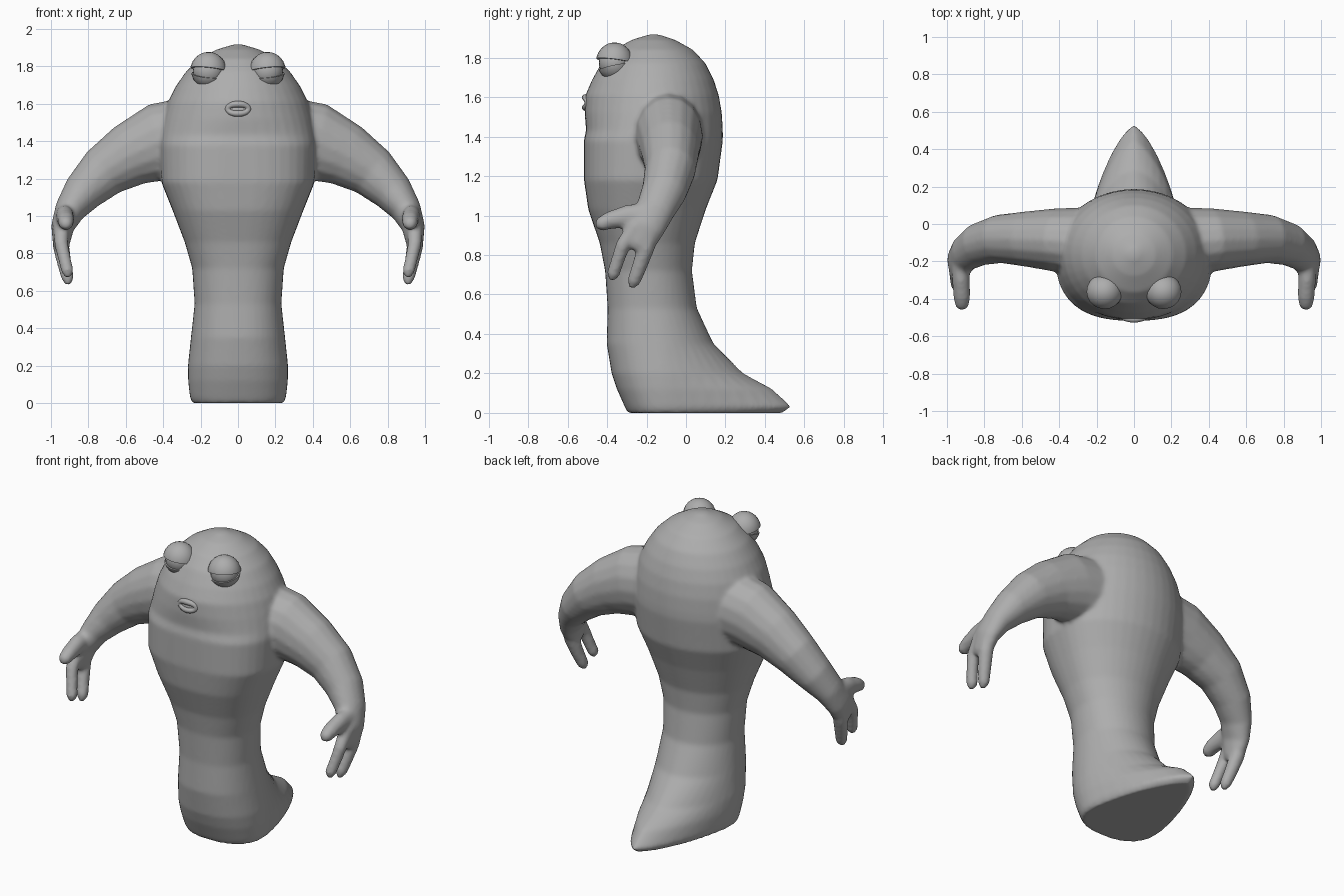
import bpy, bmesh, math
from mathutils import Vector, Matrix

if "Cube" in bpy.data.objects:
    bpy.data.objects.remove(bpy.data.objects["Cube"])

skin = bpy.data.materials.new("grey skin")
skin.diffuse_color = (0.42, 0.42, 0.42, 1)
skin.use_nodes = True
skin.node_tree.nodes["Principled BSDF"].inputs["Base Color"].default_value = skin.diffuse_color


def finish(name, bm):
    bmesh.ops.recalc_face_normals(bm, faces=bm.faces)
    me = bpy.data.meshes.new(name)
    bm.to_mesh(me)
    bm.free()
    me.materials.append(skin)
    for p in me.polygons:
        p.use_smooth = True
    ob = bpy.data.objects.new(name, me)
    bpy.context.collection.objects.link(ob)
    return ob


def loft(bm, rings):
    rows = [[bm.verts.new(p) for p in r] for r in rings]
    n = len(rows[0])
    for a, b in zip(rows, rows[1:]):
        for i in range(n):
            bm.faces.new((a[i], a[(i + 1) % n], b[(i + 1) % n], b[i]))
    bm.faces.new(rows[0])
    bm.faces.new(rows[-1])


def body_ring(z, w, yf, yb, yc, nf, nb, n=40):
    """Egg-shaped level section: separate roundness for front and back."""
    ring = []
    for i in range(n):
        a = 2 * math.pi * i / n
        c, s = math.cos(a), math.sin(a)
        e, depth = (2 / nb, yb - yc) if s > 0 else (2 / nf, yc - yf)
        ring.append((w * math.copysign(abs(c) ** e, c),
                     yc + depth * math.copysign(abs(s) ** e, s), z))
    return ring


def limb(bm, pts, ref, side, n=16):
    """Oval tube; each point is x, y, z, radius along ref, radius across."""
    cs = [Vector(p[:3]) for p in pts]
    rings = []
    for i, p in enumerate(pts):
        t = (cs[min(i + 1, len(cs) - 1)] - cs[max(i - 1, 0)]).normalized()
        u = Vector(ref)
        u = (u - u.dot(t) * t).normalized()
        v = t.cross(u)
        ring = []
        for k in range(n):
            a = 2 * math.pi * k / n
            q = cs[i] + u * p[3] * math.cos(a) + v * p[4] * math.sin(a)
            ring.append((q.x * side, q.y, q.z))
        rings.append(ring)
    loft(bm, rings)


# Torso, head and tail: z, half width, front y, back y, widest y, roundness
SECTIONS = [
    (0.00, 0.245, -0.295, 0.49, -0.10, 2.3, 1.45),
    (0.03, 0.257, -0.310, 0.535, -0.10, 2.3, 1.45),
    (0.12, 0.267, -0.350, 0.44, -0.11, 2.3, 1.5),
    (0.20, 0.268, -0.377, 0.29, -0.12, 2.3, 1.6),
    (0.35, 0.252, -0.402, 0.14, -0.14, 2.3, 1.8),
    (0.53, 0.232, -0.397, 0.055, -0.17, 2.3, 2.0),
    (0.72, 0.245, -0.410, 0.03, -0.18, 2.3, 2.0),
    (0.86, 0.285, -0.437, 0.045, -0.19, 2.4, 2.0),
    (1.03, 0.350, -0.495, 0.10, -0.19, 2.5, 2.0),
    (1.18, 0.410, -0.517, 0.160, -0.18, 2.6, 2.0),
    (1.38, 0.420, -0.518, 0.187, -0.17, 2.5, 2.0),
    (1.43, 0.415, -0.506, 0.187, -0.17, 2.3, 2.0),
    (1.52, 0.400, -0.514, 0.182, -0.16, 2.1, 2.0),
    (1.61, 0.375, -0.510, 0.166, -0.16, 2.0, 2.0),
    (1.69, 0.335, -0.475, 0.140, -0.16, 2.0, 2.0),
    (1.77, 0.280, -0.430, 0.100, -0.16, 2.0, 2.0),
    (1.84, 0.205, -0.365, 0.035, -0.16, 2.0, 2.0),
    (1.89, 0.115, -0.275, -0.055, -0.16, 2.0, 2.0),
    (1.918, 0.02, -0.185, -0.14, -0.16, 2.0, 2.0),
]
ARM = [
    (0.24, -0.10, 1.42, 0.19, 0.22), (0.42, -0.085, 1.395, 0.17, 0.21),
    (0.58, -0.08, 1.325, 0.148, 0.172), (0.72, -0.08, 1.235, 0.130, 0.140),
    (0.83, -0.11, 1.125, 0.115, 0.110), (0.90, -0.155, 1.03, 0.100, 0.082),
    (0.938, -0.205, 0.94, 0.098, 0.062), (0.945, -0.235, 0.85, 0.075, 0.045),
    (0.945, -0.245, 0.82, 0.05, 0.03),
]
THUMB = [
    (0.93, -0.18, 1.00, 0.05, 0.07), (0.925, -0.30, 0.995, 0.048, 0.058),
    (0.92, -0.39, 0.975, 0.045, 0.045), (0.92, -0.435, 0.955, 0.038, 0.036),
    (0.92, -0.458, 0.945, 0.016, 0.016),
]
FINGERS = [
    [(0.945, -0.25, 0.95, 0.045, 0.045), (0.945, -0.32, 0.85, 0.037, 0.037),
     (0.925, -0.35, 0.76, 0.034, 0.034), (0.91, -0.37, 0.70, 0.033, 0.033),
     (0.907, -0.378, 0.672, 0.014, 0.014)],
    [(0.95, -0.18, 0.93, 0.048, 0.048), (0.945, -0.205, 0.83, 0.044, 0.044),
     (0.925, -0.24, 0.73, 0.038, 0.038), (0.91, -0.265, 0.665, 0.034, 0.034),
     (0.906, -0.275, 0.632, 0.014, 0.014)],
]

bm = bmesh.new()
loft(bm, [body_ring(*s) for s in SECTIONS])
for side in (-1, 1):
    limb(bm, ARM, (0, 1, 0), side)
    limb(bm, THUMB, (1, 0, 0), side)
    for f in FINGERS:
        limb(bm, f, (1, 0, 0), side)
body = finish("body_with_arms", bm)

# Fuse limbs into the torso and soften the joins
rm = body.modifiers.new("fuse", 'REMESH')
rm.mode = 'VOXEL'
rm.voxel_size = 0.0125
rm.use_smooth_shade = True
sm = body.modifiers.new("soften", 'SMOOTH')
sm.factor = 0.5
sm.iterations = 6


def ball(name, centre, scale, cut=None, tilt=None):
    """Ellipsoid, optionally halved so only the part along cut remains."""
    bm = bmesh.new()
    bmesh.ops.create_uvsphere(bm, u_segments=20, v_segments=12, radius=1)
    if cut:
        d = Vector(cut[0]).normalized()
        r = bmesh.ops.bisect_plane(bm, geom=bm.verts[:] + bm.edges[:] + bm.faces[:],
                                   plane_co=d * cut[1], plane_no=d, clear_inner=True)
        rim = [e for e in r["geom_cut"] if isinstance(e, bmesh.types.BMEdge)]
        bmesh.ops.contextual_create(bm, geom=rim)
    bm.transform(Matrix.Translation(centre) @ Matrix.Diagonal((*scale, 1)))
    ob = finish(name, bm)
    bpy.context.view_layer.objects.active = ob
    ob.select_set(True)
    bpy.ops.object.shade_smooth_by_angle(angle=math.radians(40))
    ob.select_set(False)


# Eyes with heavy upper lids and pouched lower lids
for side, tag in ((-1, "left"), (1, "right")):
    c = Vector((side * 0.158, -0.362, 1.775))
    ball("eyeball_" + tag, c, (0.084, 0.080, 0.084))
    ball("upper_lid_" + tag, c, (0.098, 0.095, 0.102), ((-side * 0.1, 0.12, 1), 0.08))
    ball("lower_lid_" + tag, c, (0.092, 0.088, 0.092), ((side * 0.1, 0.2, -1), 0.22))

# Lips: an oval ring around a small inner mouth
bm = bmesh.new()
rings = []
for i in range(28):
    a = 2 * math.pi * i / 28
    ring = []
    for k in range(10):
        b = 2 * math.pi * k / 10
        r = 0.018 * math.cos(b)
        ring.append(bm.verts.new(((0.054 + r) * math.cos(a),
                                  -0.508 + 0.020 * math.sin(b) + 0.012 * math.cos(a) ** 2,
                                  1.572 + (0.025 + r) * math.sin(a))))
    rings.append(ring)
for i in range(28):
    p, q = rings[i], rings[(i + 1) % 28]
    for k in range(10):
        m = (k + 1) % 10
        bm.faces.new((p[k], p[m], q[m], q[k]))
finish("lips", bm)
ball("inner_mouth", Vector((0, -0.50, 1.567)), (0.045, 0.014, 0.02))
